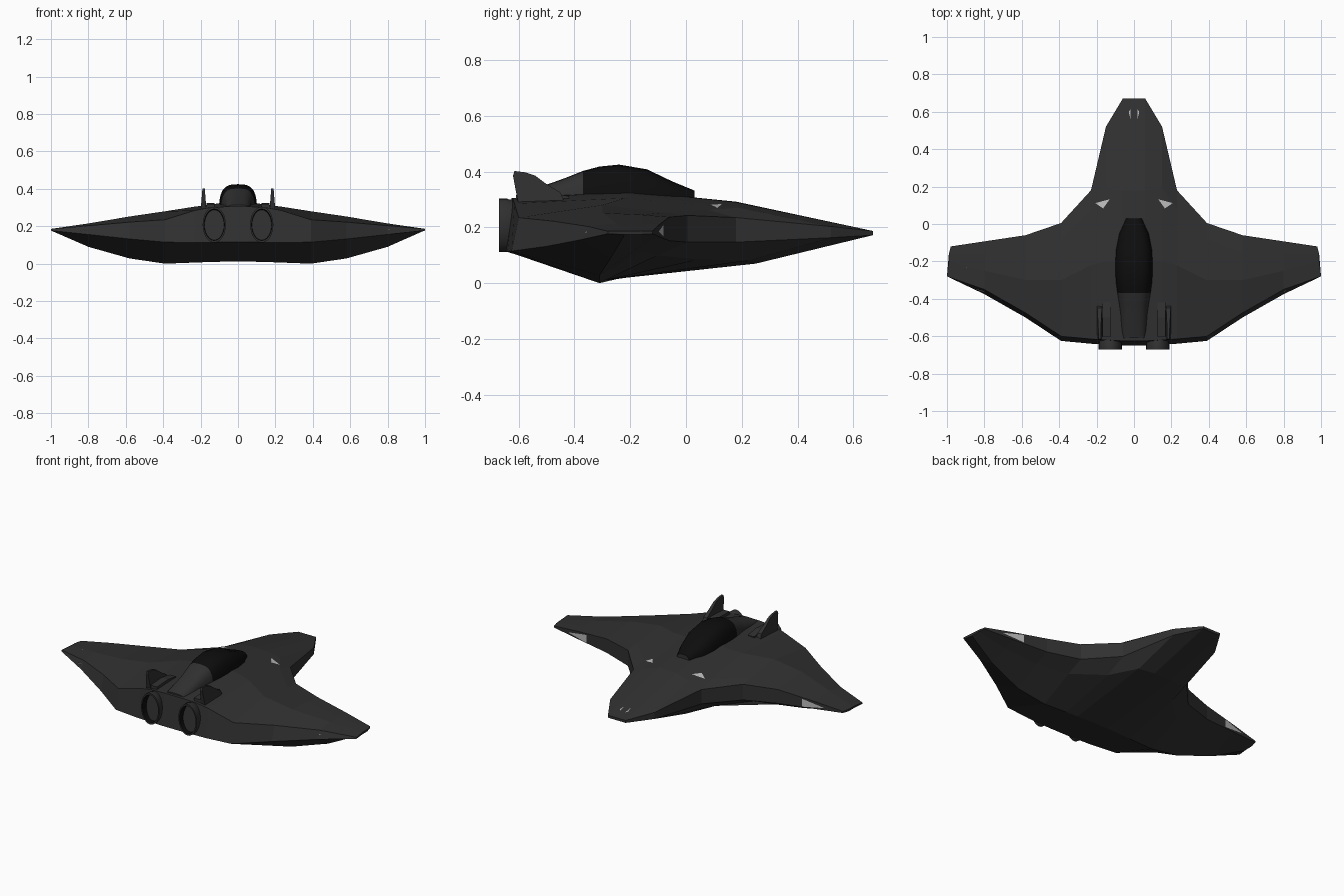
import bpy, bmesh, math
from mathutils import Vector
from mathutils.bvhtree import BVHTree

if "Cube" in bpy.data.objects:
    bpy.data.objects.remove(bpy.data.objects["Cube"])


def material(name, v):
    m = bpy.data.materials.new(name)
    m.diffuse_color = (v, v, v, 1)
    m.use_nodes = True
    m.node_tree.nodes["Principled BSDF"].inputs["Base Color"].default_value = m.diffuse_color
    return m


DARK = material("dark_hull", 0.03)
BLACK = material("black_glass", 0.004)
LIGHT = material("light_grey", 0.5)


def finish(name, bm, mats, smooth=False):
    bmesh.ops.recalc_face_normals(bm, faces=bm.faces)
    me = bpy.data.meshes.new(name)
    bm.to_mesh(me)
    bm.free()
    for m in mats:
        me.materials.append(m)
    ob = bpy.data.objects.new(name, me)
    bpy.context.collection.objects.link(ob)
    if smooth:
        bpy.ops.object.select_all(action='DESELECT')
        bpy.context.view_layer.objects.active = ob
        ob.select_set(True)
        bpy.ops.object.shade_smooth_by_angle(angle=math.radians(35))
    return ob


def loft(name, rings, mats, black_segments=(), black_cap=False, smooth=False):
    bm = bmesh.new()
    vs = [[bm.verts.new(p) for p in r] for r in rings]
    n = len(vs[0])
    for k, (a, b) in enumerate(zip(vs, vs[1:])):
        for i in range(n):
            f = bm.faces.new((a[i], a[(i + 1) % n], b[(i + 1) % n], b[i]))
            f.material_index = int(k in black_segments)
    bm.faces.new(vs[0])
    bm.faces.new(vs[-1]).material_index = int(black_cap)
    return finish(name, bm, mats, smooth)


# Hull: y-z sections at stations along x, mirrored
# x, lead (y, ztop, zbot), top front, top ridge, trail (y, ztop, zbot), belly ridge, belly front
stations = [
    (0.00, (.67, .187, .172), (.18, .292), (-.2, .33), (-.65, .305, .115), (-.31, .012), (.25, .07)),
    (0.06, (.67, .187, .172), (.18, .290), (-.2, .33), (-.65, .305, .115), (-.31, .011), (.25, .07)),
    (0.15, (.52, .203, .163), (.19, .270), (-.2, .315), (-.645, .300, .114), (-.31, .009), (.22, .08)),
    (0.23, (.18, .235, .147), (.08, .262), (-.22, .305), (-.64, .285, .113), (-.31, .006), (.05, .085)),
    (0.39, (.005, .243, .147), (-.08, .253), (-.3, .280), (-.625, .235, .115), (-.31, .0), (-.1, .10)),
    (0.58, (-.06, .237, .152), (-.16, .245), (-.3, .252), (-.50, .222, .132), (-.31, .028), (-.15, .115)),
    (0.80, (-.093, .212, .165), (-.16, .214), (-.25, .215), (-.375, .203, .156), (-.27, .09), (-.16, .135)),
    (0.99, (-.12, .187, .177), (-.16, .187), (-.2, .187), (-.28, .186, .177), (-.22, .174), (-.16, .175)),
]


def hull_ring(s, sign):
    x, le, t1, t2, te, b2, b1 = s
    yz = [(le[0], le[1]), t1, t2, (te[0] + .025 * (x < .9), te[1]),
          (te[0], te[2]), b2, b1, (le[0], le[2])]
    tip = .01 if x > .9 else 0
    dx = [-tip, 0, 0, tip, tip, 0, 0, -tip]
    return [(sign * (x + d), y, z) for d, (y, z) in zip(dx, yz)]


rings = [hull_ring(s, -1) for s in stations[:0:-1]] + [hull_ring(s, 1) for s in stations]
hull = loft("hull", rings, [DARK])

# Canopy glass flowing into the rear spine: (y, half width, top z)
spine = [(.03, .045, .332), (-.05, .08, .365), (-.14, .098, .408), (-.24, .102, .425),
         (-.31, .098, .418), (-.37, .09, .402), (-.43, .08, .378), (-.48, .074, .36),
         (-.61, .068, .315)]


def arch(y, w, top, base=.27):
    pts = []
    for i in range(13):
        a = math.pi * i / 12
        c, s = math.cos(a), math.sin(a)
        pts.append((w * math.copysign(abs(c) ** .65, c), y, base + (top - base) * s ** .65))
    return pts


loft("canopy_and_spine", [arch(*s) for s in spine], [DARK, BLACK],
     black_segments=(0, 1, 2, 3, 4), smooth=True)

# Engine nozzles: elliptical, hollow, (y, scale)
nozzle = [(-.45, .8), (-.6, .92), (-.635, .96), (-.642, 1), (-.67, 1), (-.67, .88), (-.59, .8)]


def ellipse(cx, y, k, n=24):
    return [(cx + .062 * k * math.cos(2 * math.pi * i / n), y,
             .208 + .096 * k * math.sin(2 * math.pi * i / n)) for i in range(n)]


# Fin side outline (y, z) and thickness tapering upward
fin = [(-.43, .28), (-.45, .325), (-.50, .355), (-.54, .385), (-.575, .397),
       (-.615, .402), (-.62, .385), (-.61, .33), (-.60, .28)]

for side, sx in (("left", -1), ("right", 1)):
    loft(side + "_nozzle", [ellipse(sx * .127, y, k) for y, k in nozzle],
         [DARK, BLACK], black_segments=(5,), black_cap=True, smooth=True)
    loft(side + "_fin", [[(sx * (.184 + d * (.016 - .08 * (z - .28))), y, z) for y, z in fin]
                         for d in (-1, 1)], [DARK])
    # Low fairing beside the fin
    loft(side + "_fairing", [[(sx * a, y, .27), (sx * b, y, .27), (sx * b, y, z), (sx * a, y, z)]
                             for a, b, y, z in ((.125, .168, -.42, .312), (.125, .168, -.5, .324),
                                                (.125, .168, -.605, .318))], [DARK])

# Light triangular markers projected onto the hull
deps = bpy.context.evaluated_depsgraph_get()
bvh = BVHTree.FromObject(hull, deps)


def marker(name, pts, direction):
    d = Vector(direction)
    for side, sx in (("left", -1), ("right", 1)):
        bm = bmesh.new()
        vs = []
        for p in pts:
            o = Vector((sx * p[0], p[1], p[2]))
            hit = bvh.ray_cast(o, d)[0]
            vs.append(bm.verts.new((hit if hit else o) - d * .004))
        f = bm.faces.new(vs)
        f.normal_update()
        if f.normal.dot(d) > 0:
            f.normal_flip()
        me = bpy.data.meshes.new(side + name)
        bm.to_mesh(me)
        bm.free()
        me.materials.append(LIGHT)
        bpy.context.collection.objects.link(bpy.data.objects.new(side + name, me))


marker("_nose_marker", [(.018, .615, 1), (.028, .60, 1), (.02, .565, 1)], (0, 0, -1))
marker("_shoulder_marker", [(.13, .132, 1), (.207, .112, 1), (.165, .083, 1)], (0, 0, -1))
marker("_trailing_marker", [(.80, -1, .183), (.895, -1, .201), (.895, -1, .164)], (0, 1, 0))
marker("_leading_marker", [(.73, 1, .214), (.73, 1, .165), (.87, 1, .185)], (0, -1, 0))
